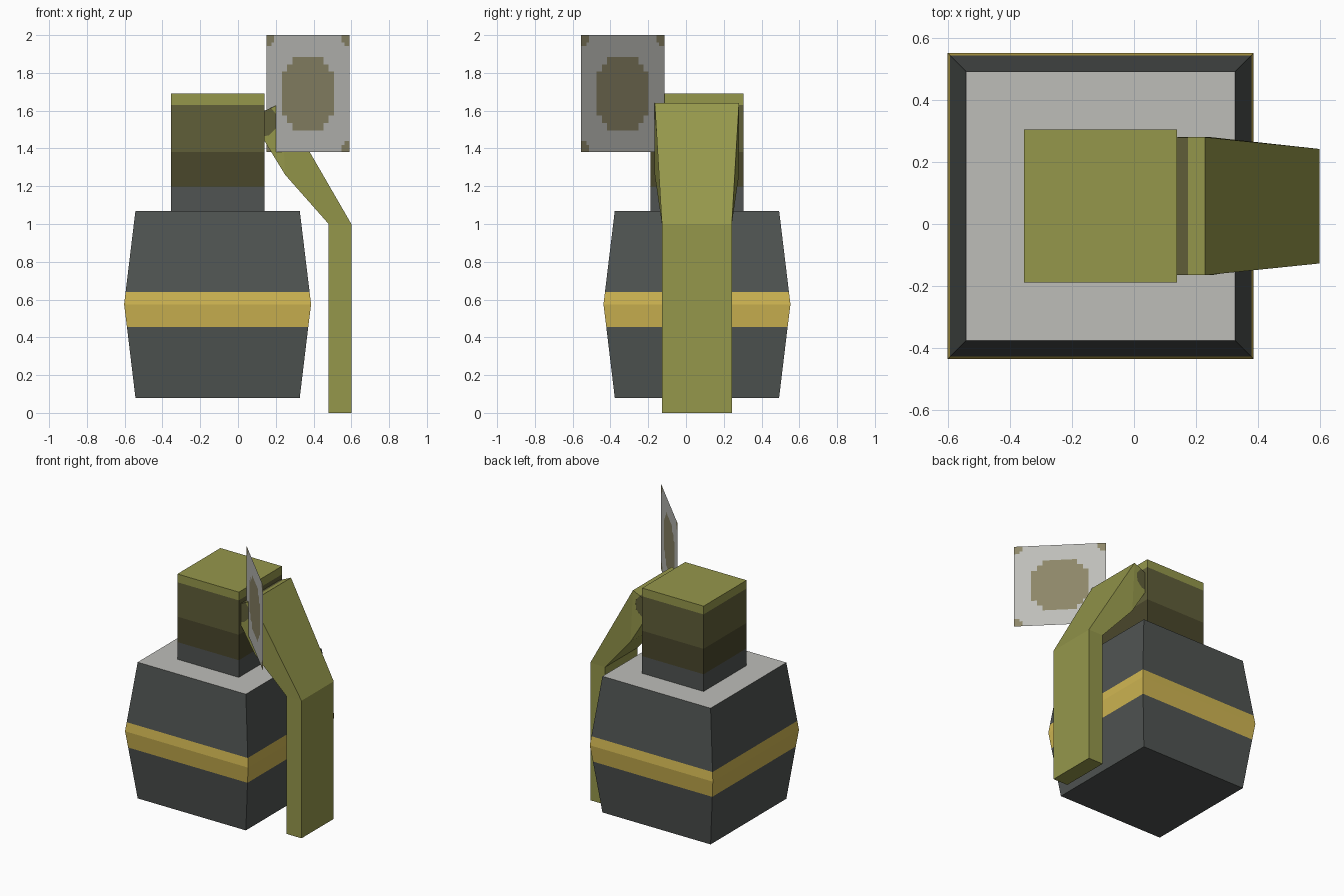
import bpy, bmesh

if "Cube" in bpy.data.objects:
    bpy.data.objects.remove(bpy.data.objects["Cube"])


def material(name, rgb):
    m = bpy.data.materials.new(name)
    lin = [(c / 255 / 12.92) if c < 10 else ((c / 255 + 0.055) / 1.055) ** 2.4 for c in rgb]
    m.diffuse_color = (*lin, 1)
    m.use_nodes = True
    m.node_tree.nodes["Principled BSDF"].inputs["Base Color"].default_value = m.diffuse_color
    return m


charcoal = material("charcoal", (80, 84, 82))
gold = material("gold", (208, 182, 82))
light_grey = material("light grey", (189, 189, 185))
olive = material("olive", (149, 151, 75))
mid_olive = material("mid olive", (96, 94, 57))
dark_olive = material("dark olive", (74, 71, 43))
tag_tan = material("tag tan", (141, 135, 104))


def finish(name, bm, mats, recalc=True):
    if recalc:
        bmesh.ops.recalc_face_normals(bm, faces=bm.faces[:])
    me = bpy.data.meshes.new(name)
    bm.to_mesh(me)
    bm.free()
    for m in mats:
        me.materials.append(m)
    ob = bpy.data.objects.new(name, me)
    bpy.context.collection.objects.link(ob)
    return ob


def square_stack(name, cx, cy, levels, bands, top, mats):
    """Loft square rings (z, half width); bands = material per section."""
    bm = bmesh.new()
    rings = [[bm.verts.new((cx + sx * h, cy + sy * h, z))
              for sx, sy in ((-1, -1), (1, -1), (1, 1), (-1, 1))] for z, h in levels]
    for k, (a, b) in enumerate(zip(rings, rings[1:])):
        for i in range(4):
            j = (i + 1) % 4
            bm.faces.new((a[i], a[j], b[j], b[i])).material_index = bands[k]
    bm.faces.new(rings[0][::-1]).material_index = bands[0]
    bm.faces.new(rings[-1]).material_index = top
    return finish(name, bm, mats)


def side_profile(name, pts, side_faces, width, mat):
    """Extrude an x-z profile across y, with half width depending on x."""
    bm = bmesh.new()
    cy = 0.0575
    near = [bm.verts.new((x, cy - width(x), z)) for x, z in pts]
    far = [bm.verts.new((x, cy + width(x), z)) for x, z in pts]
    for f in side_faces:
        bm.faces.new([near[i] for i in f])
        bm.faces.new([far[i] for i in reversed(f)])
    for i in range(len(pts)):
        j = (i + 1) % len(pts)
        bm.faces.new((near[i], near[j], far[j], far[i]))
    return finish(name, bm, [mat])


# Bulging body with a painted stripe and a pale top
square_stack("body", -0.108, 0.058,
             [(0.08, 0.435), (0.455, 0.480), (0.575, 0.495), (0.64, 0.487), (1.07, 0.435)],
             [0, 1, 1, 0], 2, [charcoal, gold, light_grey])

# Neck with colour bands
square_stack("neck", -0.108, 0.058,
             [(z, 0.247) for z in (1.07, 1.195, 1.38, 1.63, 1.69)],
             [0, 1, 2, 3], 3, [charcoal, dark_olive, mid_olive, olive])

# Safety lever, flared toward the top, notched around the hinge
lever = [(0.48, 0), (0.60, 0), (0.60, 1.0), (0.23, 1.64), (0.175, 1.615),
         (0.21, 1.57), (0.205, 1.51), (0.165, 1.47), (0.14, 1.465),
         (0.14, 1.44), (0.25, 1.26), (0.48, 1.0)]
side_profile("safety_lever", lever,
             [(0, 1, 2, 11), (11, 2, 3, 10), (3, 4, 5, 6, 7, 8, 9, 10)],
             lambda x: 0.223 if x < 0.3 else 0.185, olive)

# Hinge block filling the notch
hinge = [(0.12, 1.59), (0.12, 1.465)] + lever[8:3:-1]
side_profile("hinge", hinge, [range(len(hinge))], lambda x: 0.2225, mid_olive)

# Diagonal thin tag with a stepped centre patch and corner marks
N = 32
bm = bmesh.new()
grid = [[bm.verts.new((0.15 + 0.44 * i / N, -0.115 - 0.44 * i / N, 1.38 + 0.62 * j / N))
         for j in range(N + 1)] for i in range(N + 1)]
for i in range(N):
    for j in range(N):
        f = bm.faces.new((grid[i][j], grid[i + 1][j], grid[i + 1][j + 1], grid[i][j + 1]))
        u, v = min(i, N - 1 - i), min(j, N - 1 - j)
        centre = min(u, v) >= 6 and (max(u, v) >= 10 and min(u, v) >= 6 or min(u, v) >= 8)
        corner = max(u, v) <= 2 and u + v < 4
        f.material_index = int(centre or corner)
finish("pull_tag", bm, [light_grey, tag_tan], recalc=False)
